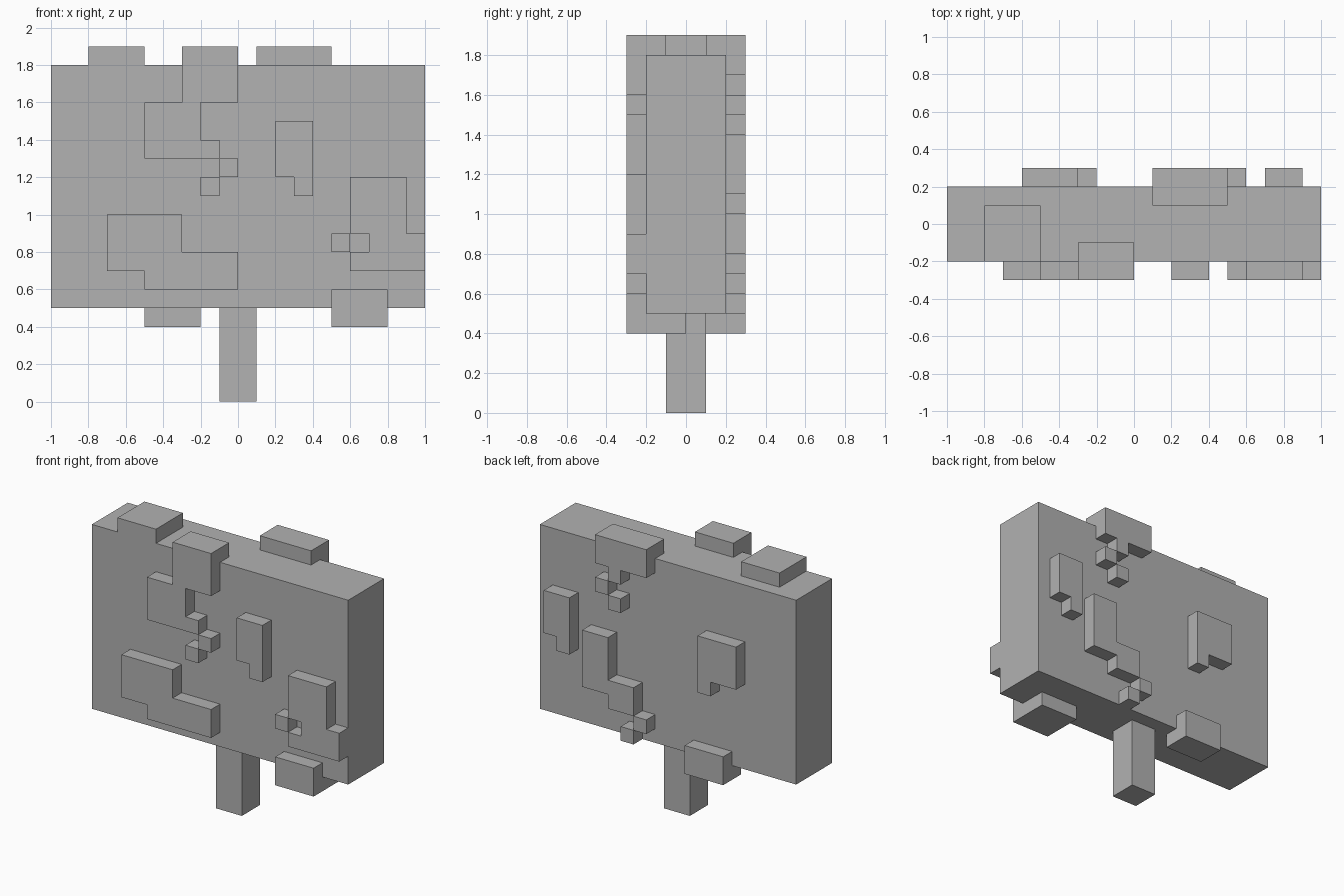
import bpy
import bmesh
from mathutils import Vector
from itertools import product

UNIT = 0.1  # every part sits on a grid of small cubes

cube = bpy.data.objects.get("Cube")
if cube:
    bpy.data.objects.remove(cube, do_unlink=True)

# One plain grey for the whole model
grey = bpy.data.materials.new("plain_grey")
grey.use_nodes = True
colour = (0.445, 0.445, 0.445, 1)
grey.diffuse_color = colour
grey.node_tree.nodes["Principled BSDF"].inputs["Base Color"].default_value = colour


def blocks(name, *boxes):
    """Fuse boxes (x0, x1, y0, y1, z0, z1 in grid units) into one clean shell."""
    cells = set()
    for x0, x1, y0, y1, z0, z1 in boxes:
        cells.update(product(range(x0, x1), range(y0, y1), range(z0, z1)))
    bm = bmesh.new()
    for cell in cells:
        centre = Vector(cell) + Vector((0.5, 0.5, 0.5))
        for axis, side in product(range(3), (-1, 1)):
            step = Vector((0, 0, 0))
            step[axis] = side
            if tuple(int(c + s) for c, s in zip(cell, step)) in cells:
                continue
            u, v = Vector((0, 0, 0)), Vector((0, 0, 0))
            u[(axis + 1) % 3] = 0.5
            v[(axis + 2) % 3] = 0.5 * side
            middle = centre + step / 2
            corners = (middle - u - v, middle + u - v, middle + u + v, middle - u + v)
            bm.faces.new([bm.verts.new(c * UNIT) for c in corners])
    bmesh.ops.remove_doubles(bm, verts=bm.verts, dist=0.001)
    bmesh.ops.dissolve_limit(bm, angle_limit=0.01, verts=bm.verts, edges=bm.edges)
    mesh = bpy.data.meshes.new(name)
    bm.to_mesh(mesh)
    bm.free()
    mesh.materials.append(grey)
    obj = bpy.data.objects.new(name, mesh)
    bpy.context.collection.objects.link(obj)
    return obj


def front(x0, x1, z0, z1):
    return (x0, x1, -3, -2, z0, z1)


def back(x0, x1, z0, z1):
    return (x0, x1, 2, 3, z0, z1)


# Board and post
blocks("board", (-10, 10, -2, 2, 5, 18))
blocks("post", (-1, 1, -1, 1, 0, 5))

# Raised patches on the front
blocks("front_upper_patch", front(-3, 0, 16, 19), (-3, 0, -3, -1, 18, 19),
       front(-5, -2, 13, 16), front(-2, -1, 13, 14),
       front(-1, 0, 12, 13), front(-2, -1, 11, 12))
blocks("front_middle_patch", front(2, 4, 12, 15), front(3, 4, 11, 12))
blocks("front_lower_patch", front(-7, -3, 7, 10), front(-5, 0, 6, 8))
blocks("front_side_patch", front(7, 9, 7, 12), front(9, 10, 7, 9),
       front(6, 7, 7, 8), front(6, 7, 9, 12), front(5, 6, 8, 9))
blocks("front_bottom_patch", front(5, 8, 4, 6), (5, 8, -3, 0, 4, 5))

# Raised patch on the top
blocks("top_patch", (-8, -5, -2, 1, 18, 19))

# Raised patches on the back
blocks("back_upper_patch", back(1, 5, 17, 19), (1, 5, 1, 3, 18, 19),
       back(3, 4, 16, 17), back(4, 5, 15, 16), back(3, 4, 14, 15))
blocks("back_side_patch", back(7, 9, 11, 14), back(7, 8, 10, 11))
blocks("back_middle_patch", back(4, 6, 8, 12), back(2, 4, 7, 9),
       back(1, 2, 6, 7), back(2, 3, 5, 6))
blocks("back_far_patch", back(-6, -3, 11, 14), back(-4, -3, 10, 11))
blocks("back_bottom_patch", back(-5, -2, 4, 6), (-5, -2, 1, 3, 4, 5))
